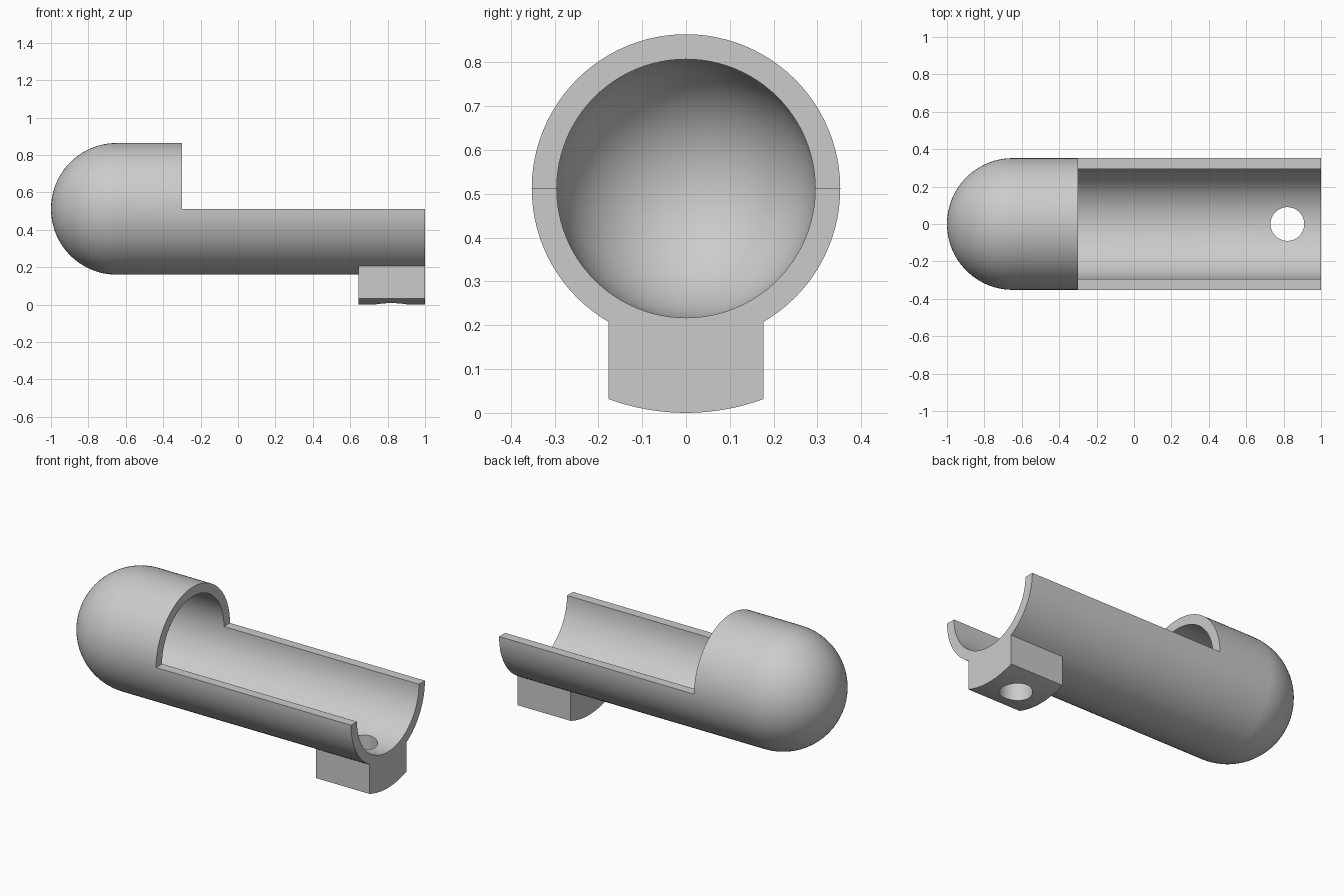
import bpy, bmesh
from math import sin, cos, pi, asin
from mathutils import Matrix

cube = bpy.data.objects.get("Cube")
if cube:
    bpy.data.objects.remove(cube, do_unlink=True)

AXIS_Z = 0.512
OUTER, INNER, FOOT_R = 0.352, 0.295, 0.512
DOME_X, CUT_X, END_X = -0.648, -0.3, 1.0
FOOT_X, FOOT_W = 0.645, 0.177

grey = bpy.data.materials.new("light_grey")
grey.use_nodes = True
colour = (0.6, 0.6, 0.6, 1)
grey.diffuse_color = colour
grey.node_tree.nodes["Principled BSDF"].inputs["Base Color"].default_value = colour


def make(name, bm):
    """Turn a closed bmesh into an object with outward normals."""
    bmesh.ops.remove_doubles(bm, verts=bm.verts, dist=1e-4)
    bmesh.ops.recalc_face_normals(bm, faces=bm.faces)
    if bm.calc_volume(signed=True) < 0:
        bmesh.ops.reverse_faces(bm, faces=bm.faces)
    mesh = bpy.data.meshes.new(name)
    bm.to_mesh(mesh)
    bm.free()
    mesh.materials.append(grey)
    obj = bpy.data.objects.new(name, mesh)
    bpy.context.collection.objects.link(obj)
    return obj


def dome(radius, rings=24):
    """Quarter arc as (x, radius) points, from the pole to the tube."""
    angles = [i * pi / 2 / rings for i in range(rings + 1)]
    return [(DOME_X - radius * cos(a), radius * sin(a)) for a in angles]


def half_turn(bm, profile, angle):
    verts = [bm.verts.new((x, r, AXIS_Z)) for x, r in profile]
    edges = [bm.edges.new(pair) for pair in zip(verts, verts[1:])]
    bmesh.ops.spin(bm, geom=verts + edges, cent=(0, 0, AXIS_Z), axis=(1, 0, 0),
                   angle=angle, steps=48)


def combine(target, other, operation):
    mod = target.modifiers.new(operation, 'BOOLEAN')
    mod.operation, mod.solver, mod.object = operation, 'EXACT', other
    bpy.context.view_layer.objects.active = target
    bpy.ops.object.modifier_apply(modifier=mod.name)
    bpy.data.objects.remove(other, do_unlink=True)


# Hollow round-ended shell: short upper half, long lower trough, flat rims
bm = bmesh.new()
outside = dome(OUTER) + [(CUT_X, OUTER)]
inside = [(CUT_X, INNER)] + dome(INNER)[::-1]
trough_end = [(END_X, OUTER), (END_X, INNER)]
half_turn(bm, outside + inside, pi)
half_turn(bm, outside + trough_end + inside, -pi)
for side in (1, -1):
    rim = [outside[-1]] + trough_end + [inside[0]]
    bm.faces.new([bm.verts.new((x, side * r, AXIS_Z)) for x, r in rim])
body = make("trough_body", bm)

# Foot block with a curved underside, its top buried in the tube wall
bm = bmesh.new()
outline = []
for r, sign in ((FOOT_R, 1), (0.325, -1)):
    half = asin(FOOT_W / r)
    for i in range(17):
        a = sign * half * (i / 8 - 1)
        outline.append(bm.verts.new((FOOT_X, r * sin(a), AXIS_Z - r * cos(a))))
face = bm.faces.new(outline)
extruded = bmesh.ops.extrude_face_region(bm, geom=[face], use_keep_orig=True)["geom"]
bmesh.ops.translate(bm, vec=(END_X - FOOT_X, 0, 0),
                    verts=[g for g in extruded if isinstance(g, bmesh.types.BMVert)])
combine(body, make("foot_block", bm), 'UNION')

# Vertical hole through foot and wall
bm = bmesh.new()
bmesh.ops.create_cone(bm, cap_ends=True, segments=64, radius1=0.09, radius2=0.09,
                      depth=0.8, matrix=Matrix.Translation((0.82, 0, 0.1)))
combine(body, make("hole_cutter", bm), 'DIFFERENCE')

# Smooth curved surfaces, crisp edges
bpy.ops.object.select_all(action='DESELECT')
body.select_set(True)
bpy.context.view_layer.objects.active = body
bpy.ops.object.shade_smooth_by_angle(angle=pi / 6)
